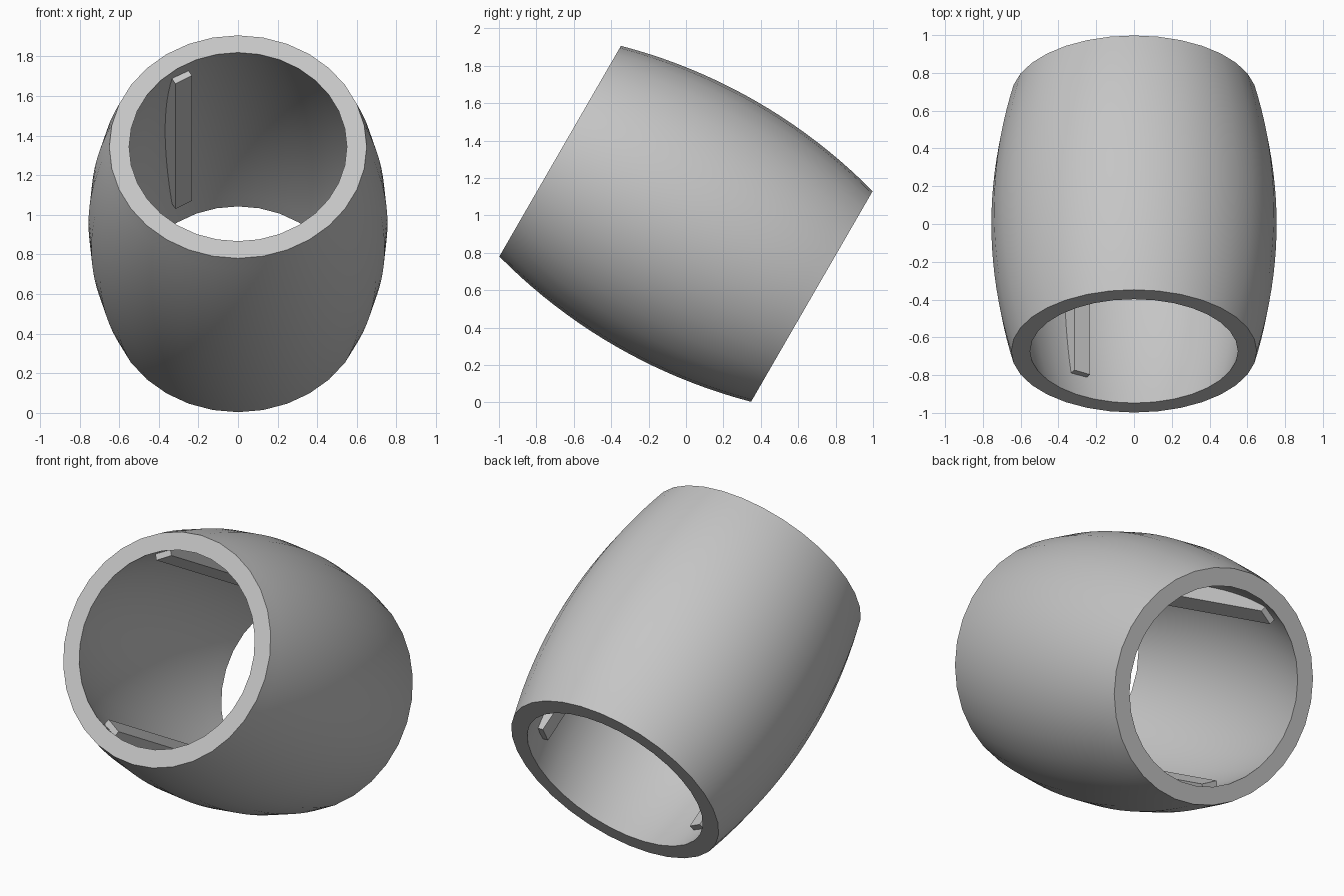
import bpy, bmesh, math
from mathutils import Matrix, Vector

if "Cube" in bpy.data.objects:
    bpy.data.objects.remove(bpy.data.objects["Cube"])

HALF = 0.777          # half length along the barrel axis
SEGS, STEPS = 32, 20
TILT = Matrix.Translation((0, 0, 0.955)) @ Matrix.Rotation(math.radians(60), 4, 'X')

grey = bpy.data.materials.new("light grey")
grey.diffuse_color = (0.56, 0.56, 0.56, 1)
grey.use_nodes = True
grey.node_tree.nodes["Principled BSDF"].inputs["Base Color"].default_value = grey.diffuse_color


def make_object(name, bm):
    bmesh.ops.recalc_face_normals(bm, faces=bm.faces)
    mesh = bpy.data.meshes.new(name)
    bm.to_mesh(mesh)
    bm.free()
    mesh.materials.append(grey)
    ob = bpy.data.objects.new(name, mesh)
    bpy.context.collection.objects.link(ob)
    ob.matrix_world = TILT
    return ob


def arc_radius(u, mid, end):
    """Radius of a bulging wall: circular arc from end to mid to end."""
    sag = mid - end
    r = (HALF ** 2 + sag ** 2) / (2 * sag)
    return mid - r + math.sqrt(r * r - u * u)


# Barrel shell: closed wall profile revolved around the axis
us = [-HALF + 2 * HALF * i / STEPS for i in range(STEPS + 1)]
profile = [(arc_radius(u, 0.755, 0.65), u) for u in us]
profile += [(arc_radius(u, 0.655, 0.55), u) for u in reversed(us)]
bm = bmesh.new()
rings = []
for s in range(SEGS):
    a = 2 * math.pi * s / SEGS
    rings.append([bm.verts.new((r * math.cos(a), r * math.sin(a), u)) for r, u in profile])
n = len(profile)
for s in range(SEGS):
    p, q = rings[s], rings[(s + 1) % SEGS]
    for i in range(n):
        j = (i + 1) % n
        bm.faces.new((p[i], q[i], q[j], p[j]))
shell = make_object("barrel_shell", bm)
bpy.context.view_layer.objects.active = shell
shell.select_set(True)
bpy.ops.object.shade_smooth_by_angle(angle=math.radians(35))
shell.select_set(False)

# Three straight ribs on the inner wall, partly sunk into it
for k in range(3):
    bm = bmesh.new()
    bmesh.ops.create_cube(bm, size=1)
    bmesh.ops.scale(bm, vec=Vector((0.12, 0.096, 1.264)), verts=bm.verts)
    bmesh.ops.translate(bm, vec=Vector((0.609, 0, 0)), verts=bm.verts)
    bmesh.ops.rotate(bm, cent=(0, 0, 0), verts=bm.verts,
                     matrix=Matrix.Rotation(math.radians(120 * k), 3, 'Z'))
    make_object(f"inner_rib_{k + 1}", bm)
